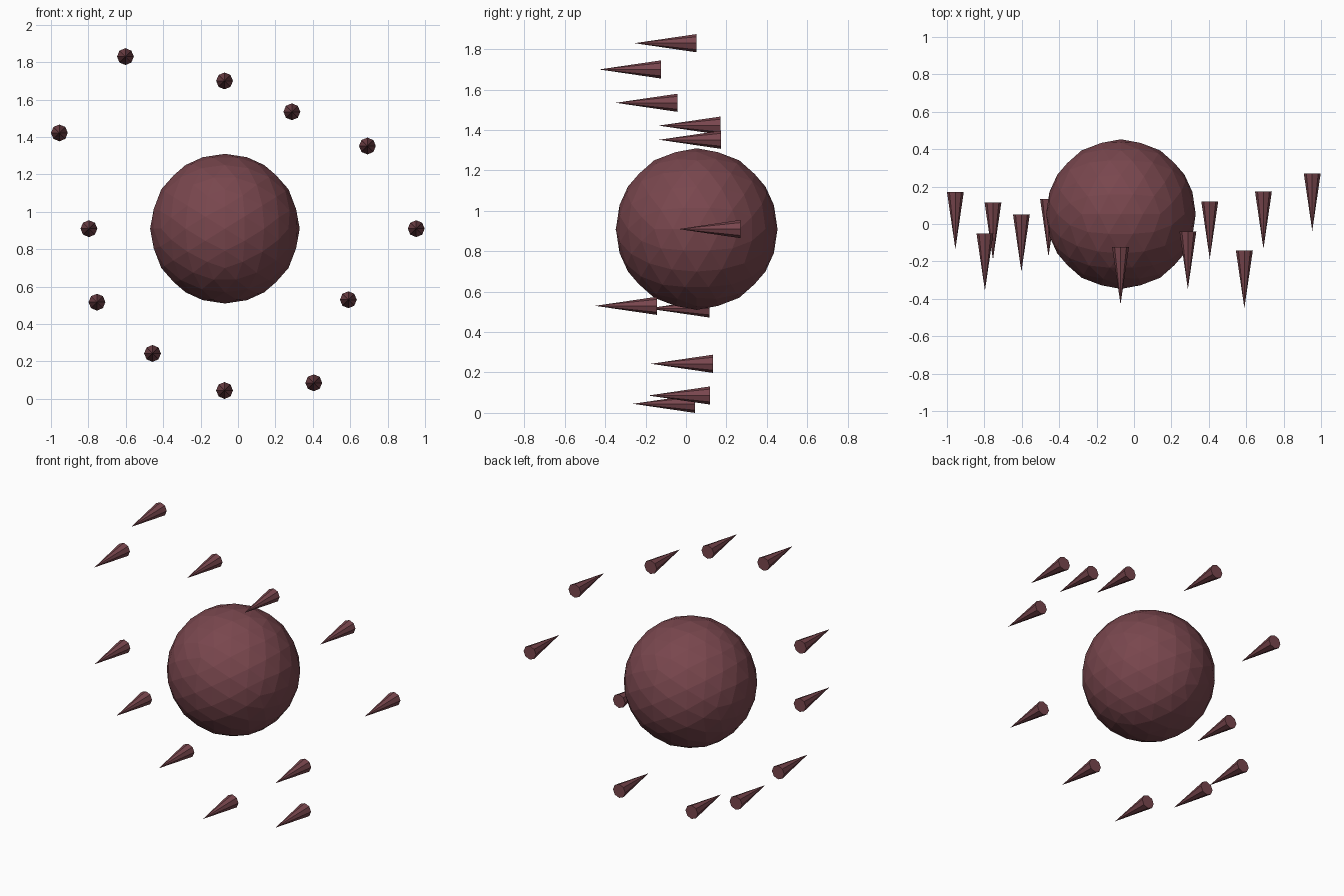
import bpy
from math import radians, pi

if "Cube" in bpy.data.objects:
    bpy.data.objects.remove(bpy.data.objects["Cube"])

mat = bpy.data.materials.new("dark_red")
mat.diffuse_color = (0.19, 0.062, 0.075, 1)
mat.use_nodes = True
mat.node_tree.nodes["Principled BSDF"].inputs["Base Color"].default_value = mat.diffuse_color

# Faceted central ball, turned so an edge midpoint faces each axis
bpy.ops.mesh.primitive_ico_sphere_add(
    subdivisions=3, radius=0.4, location=(-0.07, 0.053, 0.91),
    rotation=(0, radians(-31.717), 0))
ball = bpy.context.object
ball.name = "ball"
ball.data.materials.append(mat)

# Floating spikes: (x, z, y of the base); every tip points to the front
LENGTH, RADIUS = 0.307, 0.045
SPIKES = [
    (-0.602, 1.83, 0.052), (-0.072, 1.70, -0.123), (0.288, 1.535, -0.041),
    (-0.955, 1.422, 0.172), (0.692, 1.352, 0.174), (-0.797, 0.91, -0.05),
    (0.953, 0.91, 0.27), (0.59, 0.53, -0.143), (-0.754, 0.517, 0.116),
    (-0.457, 0.243, 0.133), (0.405, 0.086, 0.12), (-0.072, 0.045, 0.044),
]
for i, (x, z, base) in enumerate(SPIKES):
    bpy.ops.mesh.primitive_cone_add(
        vertices=8, radius1=RADIUS, radius2=0, depth=LENGTH,
        location=(x, base - LENGTH / 2, z), rotation=(pi / 2, 0, 0))
    spike = bpy.context.object
    spike.name = f"spike_{i + 1}"
    spike.data.materials.append(mat)
